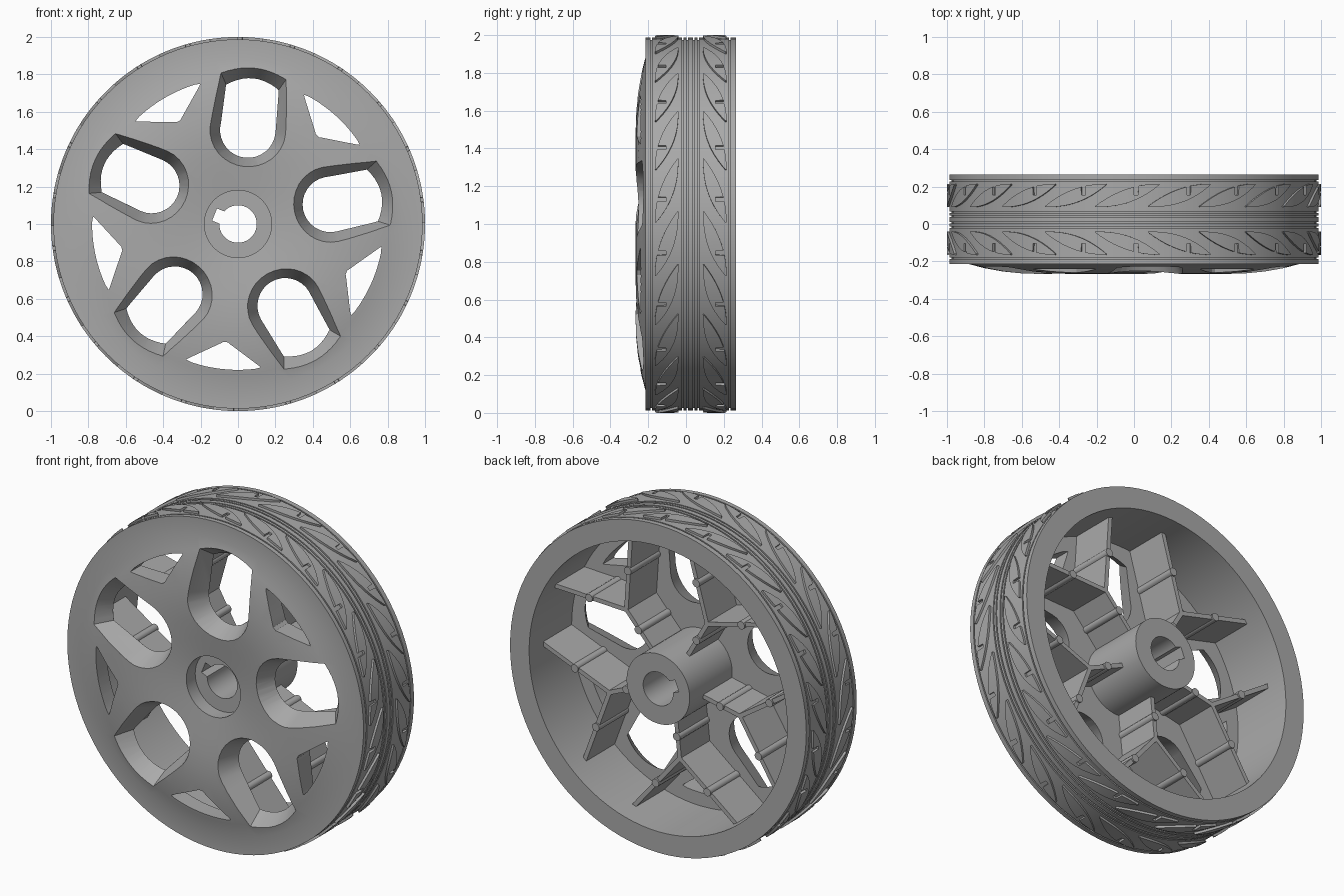
import bpy, bmesh, math
from mathutils import Matrix, Vector

if "Cube" in bpy.data.objects:
    bpy.data.objects.remove(bpy.data.objects["Cube"])

grey = bpy.data.materials.new("wheel grey")
grey.use_nodes = True
grey.diffuse_color = (0.4, 0.4, 0.4, 1)
grey.node_tree.nodes["Principled BSDF"].inputs["Base Color"].default_value = (0.4, 0.4, 0.4, 1)

FIFTH = math.tau / 5
WINDOW = math.radians(84)
SPOKE = math.radians(48)


def finish(name, bm, smooth=30):
    bmesh.ops.remove_doubles(bm, verts=bm.verts, dist=1e-5)
    bmesh.ops.recalc_face_normals(bm, faces=bm.faces)
    mesh = bpy.data.meshes.new(name)
    bm.to_mesh(mesh)
    bm.free()
    mesh.materials.append(grey)
    obj = bpy.data.objects.new(name, mesh)
    bpy.context.collection.objects.link(obj)
    if smooth:
        bpy.ops.object.select_all(action='DESELECT')
        obj.select_set(True)
        bpy.context.view_layer.objects.active = obj
        bpy.ops.object.shade_smooth_by_angle(angle=math.radians(smooth))
    return obj


def polar(u, v, y, angle):
    """u runs outward along the angle, v sideways, y along the axle."""
    c, s = math.cos(angle), math.sin(angle)
    return Vector((u * c - v * s, y, 1 + u * s + v * c))


def loft(bm, front, y0, back, y1, angle):
    a = [bm.verts.new(polar(u, v, y0, angle)) for u, v in front]
    b = [bm.verts.new(polar(u, v, y1, angle)) for u, v in back]
    n = len(a)
    bm.faces.new(a)
    bm.faces.new(b[::-1])
    for i in range(n):
        j = (i + 1) % n
        bm.faces.new((a[i], b[i], b[j], a[j]))


# Wheel body: hub, domed face, rim and grooved tyre as one turned profile
EDGE, CUT = 0.987, 0.975
profile = [(0.1, 0.265), (0.21, 0.265), (0.21, -0.14), (0.86, -0.14), (0.86, 0.265), (EDGE, 0.265)]
for y in (0.235, 0.068, 0.045, 0.01, -0.013, -0.18):
    profile += [(EDGE, y), (CUT, y), (CUT, y - 0.008), (EDGE, y - 0.008)]
profile += [(EDGE, -0.215), (0.88, -0.215), (0.8, -0.236), (0.7, -0.254), (0.6, -0.264),
            (0.5, -0.267), (0.4, -0.261), (0.3, -0.25), (0.18, -0.235), (0.18, -0.15), (0.1, -0.15)]
bm = bmesh.new()
ring = [bm.verts.new((r, y, 1)) for r, y in profile]
edges = [bm.edges.new((ring[i], ring[i - 1])) for i in range(len(ring))]
bmesh.ops.spin(bm, geom=ring + edges, cent=(0, 0, 1), axis=(0, 1, 0),
               angle=math.tau, steps=96, use_merge=True)
body = finish("wheel_body", bm, 0)


# Openings: tapered windows, triangular holes and the keyway
def window(inset):
    rad = 0.2 - inset
    pts = [(0.505 + rad * math.cos(t), rad * math.sin(t))
           for t in (math.pi * (0.5 + k / 16) for k in range(17))]
    half = 0.185 - 0.85 * inset
    return pts + [(0.86 - 1.5 * inset - 0.048 * (k / 5) ** 2, half * k / 5) for k in range(-5, 6)]


hole = [(0.635, -0.012), (0.642, -0.022), (0.742, -0.19), (0.75, -0.2)]
hole += [(0.78 * math.cos(t), 0.78 * math.sin(t)) for t in (k * 0.055 for k in range(-4, 5))]
hole += [(u, -v) for u, v in hole[3::-1]]

bm = bmesh.new()
for k in range(5):
    loft(bm, window(-0.017), -0.3, window(0.06), -0.12, WINDOW + k * FIFTH)
    loft(bm, hole, -0.3, hole, -0.12, SPOKE + k * FIFTH)
key = [(0.05, -0.035), (0.135, -0.035), (0.135, 0.035), (0.05, 0.035)]
loft(bm, key, -0.2, key, 0.3, math.radians(158))
cutter = finish("opening_cutter", bm, 0)
cutter.hide_render = True

mod = body.modifiers.new("openings", 'BOOLEAN')
mod.operation = 'DIFFERENCE'
mod.solver = 'EXACT'
mod.object = cutter
bpy.ops.object.select_all(action='DESELECT')
body.select_set(True)
bpy.context.view_layer.objects.active = body
bpy.ops.object.modifier_apply(modifier=mod.name)
bpy.data.objects.remove(cutter)
bpy.ops.object.shade_smooth_by_angle(angle=math.radians(25))

# Y-shaped ribs behind the face, each arm carrying a round boss
FRONT, REAR, THICK = -0.16, 0.13, 0.013
joint = Vector((0.46, 0))
ribs, bosses = bmesh.new(), bmesh.new()
for k in range(5):
    angle = SPOKE + k * FIFTH
    arms = [(Vector((0.2, 0)), joint)]
    for side in (-1, 1):
        arms.append((joint, Vector((0.798, 0.347 * side))))
    for a, b in arms:
        along = (b - a).normalized()
        across = Vector((-along.y, along.x)) * THICK
        a2 = a - along * 0.006
        plate = [a2 - across, b - across, b + across, a2 + across]
        loft(ribs, plate, FRONT, plate, REAR, angle)
        mid = (a + b) / 2
        disc = [(mid.x + 0.024 * math.cos(t), mid.y + 0.024 * math.sin(t))
                for t in (math.tau * i / 12 for i in range(12))]
        loft(bosses, disc, FRONT, disc, REAR + 0.01, angle)
finish("spoke_ribs", ribs, 0)
finish("rib_bosses", bosses, 40)

# Tread: two mirrored rows of raised leaf blocks, each with a slit
COUNT = 22
PITCH = math.tau / COUNT
stations = [(s, False) for s in (0.02, 0.08, 0.16, 0.25, 0.33)]
stations += [(0.335, True), (0.395, True)]
stations += [(s, False) for s in (0.4, 0.5, 0.6, 0.7, 0.8, 0.9, 0.98)]
bm = bmesh.new()
for row in (-1, 1):
    for k in range(COUNT):
        sections = []
        for s, slit in stations:
            inner = 0.065 + 0.125 * (1 - s) ** 2.5
            outer = 0.13 if slit else 0.19 - 0.125 * s ** 2.2
            t = k * PITCH + 0.36 * s
            sections.append([bm.verts.new(polar(r, 0, 0.025 + row * d, t))
                             for r, d in ((0.98, inner), (1, inner), (1, outer), (0.98, outer))])
        for a, b in zip(sections, sections[1:]):
            for i in range(4):
                j = (i + 1) % 4
                bm.faces.new((a[i], a[j], b[j], b[i]))
        bm.faces.new(sections[0])
        bm.faces.new(sections[-1][::-1])
finish("tread_blocks", bm, 30)
